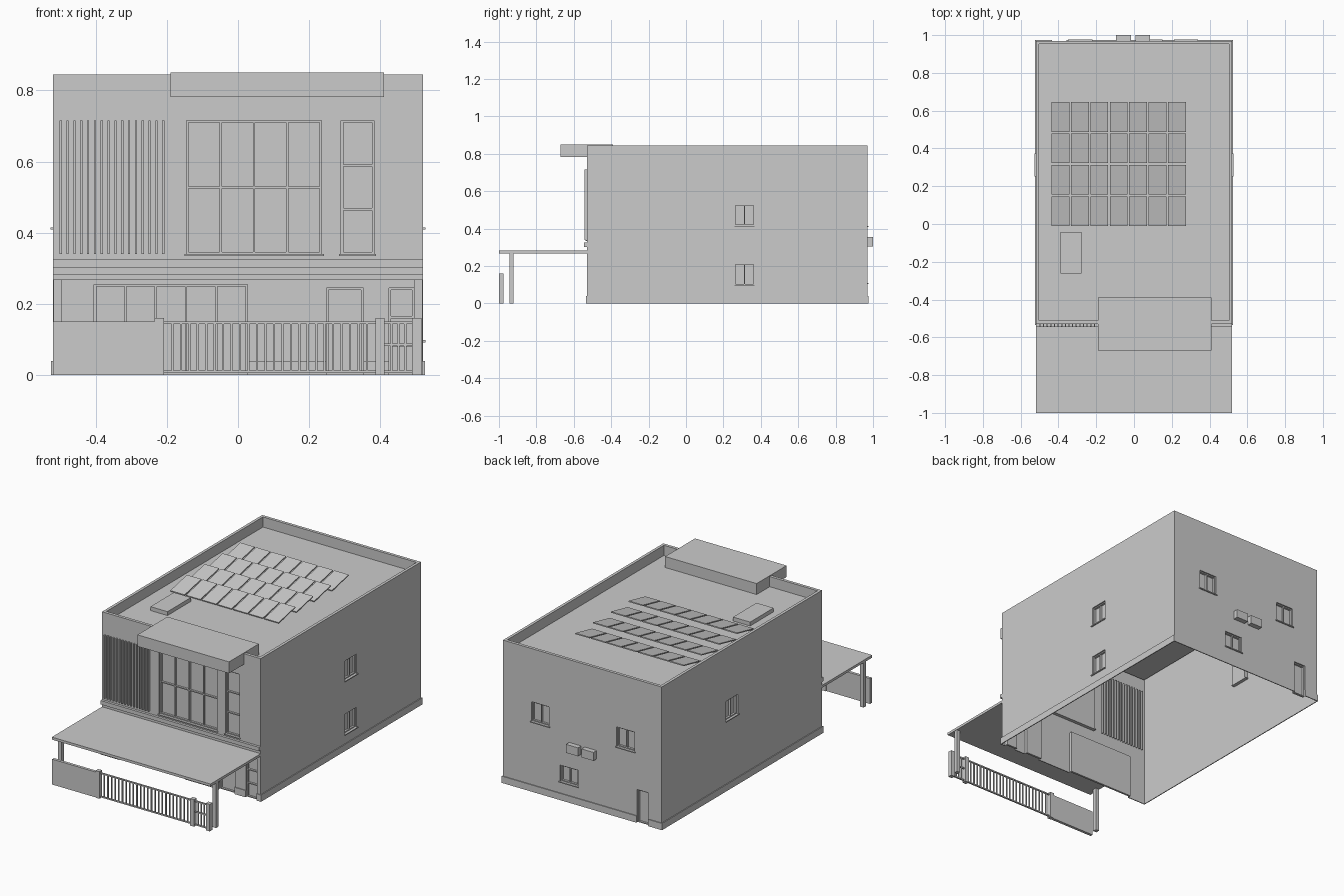
import bpy, bmesh
from mathutils import Matrix, Vector

if "Cube" in bpy.data.objects:
    bpy.data.objects.remove(bpy.data.objects["Cube"])

X, YF, YB, H = 0.52, -0.53, 0.97, 0.845   # wall planes and wall height
POCKET = 0.02                             # window recess depth


def add_box(bm, lo, hi):
    a = [min(p, q) for p, q in zip(lo, hi)]
    b = [max(p, q) for p, q in zip(lo, hi)]
    mid = Vector([(p + q) / 2 for p, q in zip(a, b)])
    size = [q - p for p, q in zip(a, b)]
    bmesh.ops.create_cube(bm, size=1, matrix=Matrix.Translation(mid) @ Matrix.Diagonal((*size, 1)))


def boxes(name, items):
    """One object made of axis-aligned boxes given as (low corner, high corner)."""
    bm = bmesh.new()
    for lo, hi in items:
        add_box(bm, lo, hi)
    me = bpy.data.meshes.new(name)
    bm.to_mesh(me)
    bm.free()
    ob = bpy.data.objects.new(name, me)
    bpy.context.collection.objects.link(ob)
    return ob


def on_wall(side, u, d, z):
    """Point on a wall: u along it, d outwards from it."""
    return {"front": (u, YF - d, z), "back": (u, YB + d, z),
            "right": (X + d, u, z), "left": (-X - d, u, z)}[side]


def wall_box(side, u0, u1, d0, d1, z0, z1):
    return on_wall(side, u0, d0, z0), on_wall(side, u1, d1, z1)


# name, wall, u range, z range, columns, rows, sill
openings = [
    ("upper_main_window", "front", -0.145, 0.235, 0.34, 0.715, 4, 2, True),
    ("upper_narrow_window", "front", 0.29, 0.382, 0.34, 0.715, 1, 3, True),
    ("sliding_doors", "front", -0.404, 0.027, 0, 0.255, 5, 1, False),
    ("front_door", "front", 0.248, 0.352, 0, 0.245, 1, 1, False),
    ("corner_door", "front", 0.424, 0.495, 0, 0.245, 1, 3, False),
    ("right_upper_window", "right", 0.258, 0.367, 0.415, 0.53, 2, 1, True),
    ("right_lower_window", "right", 0.258, 0.367, 0.098, 0.215, 2, 1, True),
    ("left_upper_window", "left", 0.258, 0.367, 0.415, 0.53, 2, 1, True),
    ("back_window_a", "back", 0.217, 0.333, 0.415, 0.53, 2, 1, True),
    ("back_window_b", "back", -0.343, -0.225, 0.415, 0.53, 2, 1, True),
    ("back_window_c", "back", 0.03, 0.145, 0.11, 0.205, 2, 1, True),
    ("back_door", "back", -0.434, -0.357, 0, 0.195, 1, 1, False),
]

# Building shell: roof well and window recesses cut away, open underneath
body = boxes("building_shell", [((-X, YF, 0), (X, YB, H))])
cuts = [((-0.503, -0.512, 0.785), (0.503, 0.952, 0.95))]
for n, s, u0, u1, z0, z1, c, r, sill in openings:
    cuts.append(wall_box(s, u0, u1, -POCKET, 0.02, z0 if z0 else -0.02, z1))
cutter = boxes("opening_cutter", cuts)
cutter.hide_render = True
mod = body.modifiers.new("openings", "BOOLEAN")
mod.object, mod.operation, mod.solver = cutter, "DIFFERENCE", "EXACT"
bpy.context.view_layer.objects.active = body
bpy.ops.object.modifier_apply(modifier=mod.name)
bpy.data.objects.remove(cutter)
bm = bmesh.new()
bm.from_mesh(body.data)
under = [f for f in bm.faces if all(v.co.z < 0.001 for v in f.verts)]
bmesh.ops.delete(bm, geom=under, context="FACES")
bm.to_mesh(body.data)
bm.free()

# Window and door frames with sills
W = 0.006
for n, s, u0, u1, z0, z1, cols, rows, sill in openings:
    parts = []
    for i in range(cols + 1):
        u = u0 + (u1 - u0 - W) * i / cols
        parts.append(wall_box(s, u, u + W, -POCKET, -0.008, z0, z1))
    for j in range(rows + 1):
        z = z0 + (z1 - z0 - W) * j / rows
        parts.append(wall_box(s, u0, u1, -POCKET, -0.008, z, z + W))
    boxes(n + "_frame", parts)
    if sill:
        boxes(n + "_sill", [wall_box(s, u0 - 0.006, u1 + 0.006, -POCKET, 0.007, z0 - 0.006, z0)])

# Plinth, interrupted at the doors
P, PH = 0.005, 0.04
boxes("plinth", [wall_box("front", a, b, 0, P, 0, PH) for a, b in
                 ((-X - P, -0.404), (0.027, 0.248), (0.352, 0.424), (0.495, X + P))]
      + [wall_box("back", a, b, 0, P, 0, PH) for a, b in ((-X - P, -0.434), (-0.357, X + P))]
      + [wall_box(s, YF, YB, 0, P, 0, PH) for s in ("left", "right")])

# Facade fins and storey band
boxes("facade_fins", [wall_box("front", -0.501 + 0.0192 * i, -0.495 + 0.0192 * i, -0.012, 0.012, 0.34, 0.715)
                      for i in range(16)])
boxes("storey_band", [wall_box("front", -X, X, 0, 0.015, 0.302, 0.325)])

# Roof hood over the entrance side
boxes("roof_hood", [((-0.19, -0.67, 0.782), (0.41, -0.39, 0.85))])

# Carport roof and posts
boxes("carport_roof", [((-X, -1, 0.267), (X, YF, 0.282))])
boxes("carport_posts", [((s * 0.495, -0.945, 0), (s * 0.518, -0.922, 0.267)) for s in (-1, 1)])

# Street wall, gate pillars and gates
boxes("street_wall", [((-X, -0.997, 0), (-0.234, -0.98, 0.15))])
boxes("gate_pillars", [((x, -1, 0), (x + 0.026, -0.975, 0.16)) for x in (-0.234, 0.386, 0.489)])


def gate(name, x0, x1, count, rails):
    parts = [((x0, -0.992, z), (x1, -0.983, z + 0.007)) for z in rails]
    for i in range(1, count + 1):
        x = x0 + (x1 - x0) * i / (count + 1)
        parts.append(((x - 0.003, -0.991, 0.006), (x + 0.003, -0.984, 0.15)))
    boxes(name, parts)


gate("sliding_gate", -0.208, 0.386, 24, (0.006, 0.144))
gate("small_gate", 0.412, 0.489, 3, (0.006, 0.082, 0.144))

# Tilted solar panels, four rows of seven
tilt = Matrix.Rotation(0.21, 4, "X")
bm = bmesh.new()
for r in range(4):
    for c in range(7):
        lo = Matrix.Translation((-0.436 + 0.1027 * c, -0.01 + 0.1665 * r, 0.789)) @ tilt
        bmesh.ops.create_cube(bm, size=1, matrix=lo @ Matrix.Translation((0.047, 0.08, 0.003))
                              @ Matrix.Diagonal((0.094, 0.16, 0.006, 1)))
me = bpy.data.meshes.new("solar_panels")
bm.to_mesh(me)
bm.free()
bpy.context.collection.objects.link(bpy.data.objects.new("solar_panels", me))

# Roof hatch and rear cooling units
boxes("roof_hatch", [((-0.39, -0.263, 0.785), (-0.278, -0.043, 0.808))])
boxes("cooling_units", [((x, YB, 0.305), (x + 0.078, 1.0, 0.355)) for x in (-0.094, 0.008)])
